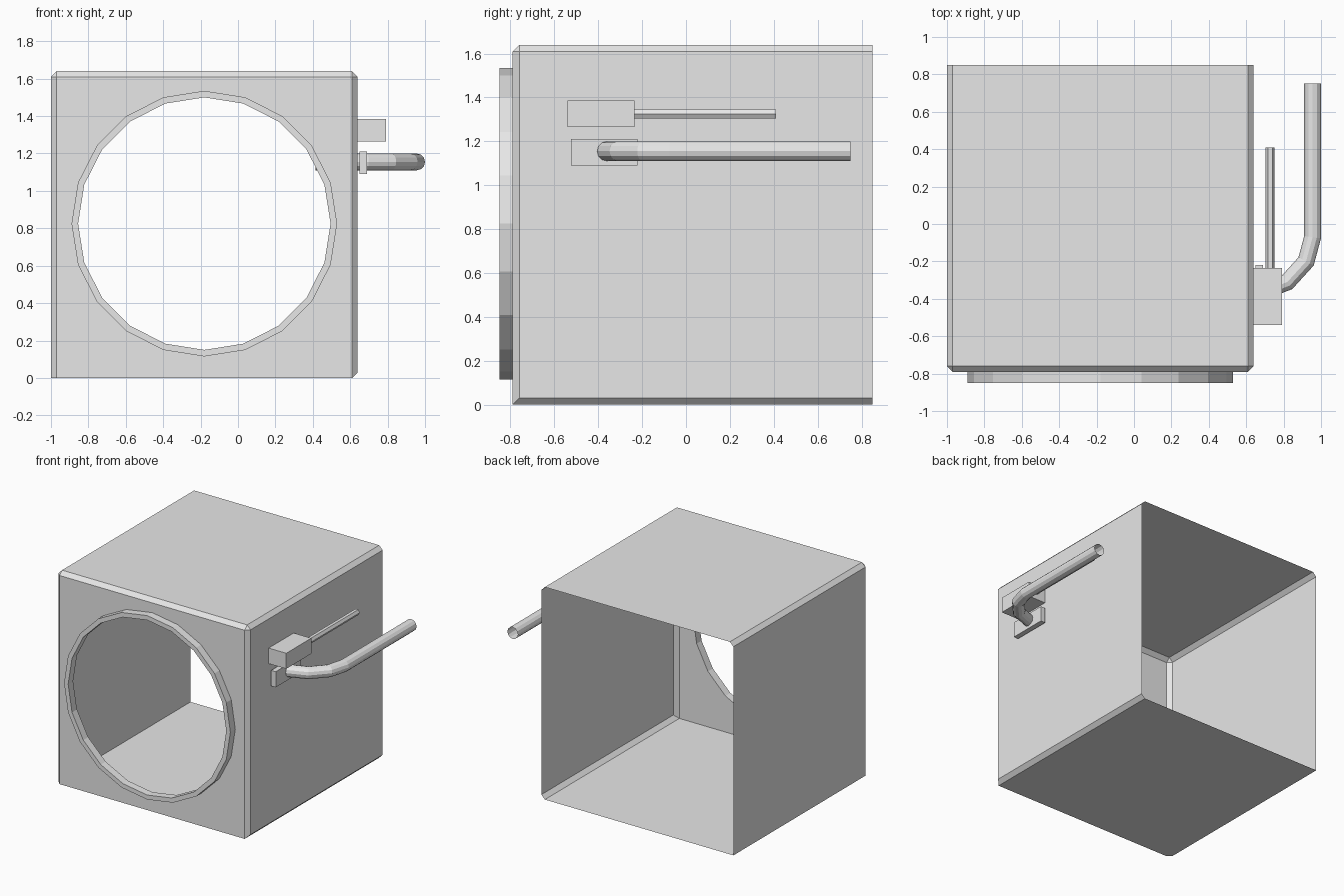
import bpy, bmesh
from math import cos, sin, pi
from mathutils import Vector

default = bpy.data.objects.get("Cube")
if default:
    bpy.data.objects.remove(default)

grey = bpy.data.materials.new("plain_grey")
grey.use_nodes = True
grey.diffuse_color = (0.8, 0.8, 0.8, 1)
grey.node_tree.nodes["Principled BSDF"].inputs["Base Color"].default_value = (0.8, 0.8, 0.8, 1)

CENTRE = Vector((-0.18, 0, 0.825))
FRONT, BACK = -0.79, 0.85
SIDES = 20


def finish(bm, name):
    mesh = bpy.data.meshes.new(name)
    bm.to_mesh(mesh)
    bm.free()
    mesh.materials.append(grey)
    obj = bpy.data.objects.new(name, mesh)
    bpy.context.collection.objects.link(obj)
    return obj


def block(bm, low, high):
    low, high = Vector(low), Vector(high)
    made = bmesh.ops.create_cube(bm, size=1)["verts"]
    for v in made:
        v.co = (low + high) / 2 + Vector(a * b for a, b in zip(v.co, high - low))


def circle(bm, radius, y):
    return [bm.verts.new(CENTRE + Vector((radius * sin(2 * pi * i / SIDES), y,
                                         radius * cos(2 * pi * i / SIDES))))
            for i in range(SIDES)]


def join_loops(bm, a, b):
    n = len(a)
    for i in range(n):
        j = (i + 1) % n
        bm.faces.new((a[i], a[j], b[j], b[i]))


def tube(name, path, radius, sides, capped=False):
    """Sweep a regular polygon along a level path with mitred bends."""
    path = [Vector(p) for p in path]
    up = Vector((0, 0, 1))
    bm = bmesh.new()
    rings = []
    for i, p in enumerate(path):
        before = (p - path[i - 1]).normalized() if i else (path[1] - p).normalized()
        after = (path[i + 1] - p).normalized() if i < len(path) - 1 else before
        along = (before + after).normalized()
        side = along.cross(up) / along.dot(before)
        rings.append([bm.verts.new(p + radius * (side * cos(2 * pi * k / sides)
                                                 + up * sin(2 * pi * k / sides)))
                      for k in range(sides)])
    for a, b in zip(rings, rings[1:]):
        join_loops(bm, a, b)
    if capped:
        bm.faces.new(rings[0])
        bm.faces.new(rings[-1])
    bmesh.ops.recalc_face_normals(bm, faces=bm.faces)
    return finish(bm, name)


# Thin shell, open at the back, chamfered except along the lower front and left
bm = bmesh.new()
block(bm, (-1, FRONT, 0), (0.64, BACK, 1.64))


def chamfered(edge):
    mid = (edge.verts[0].co + edge.verts[1].co) / 2
    front, low = mid.y < FRONT + 0.01, mid.z < 0.01
    high, right, left = mid.z > 1.63, mid.x > 0.63, mid.x < -0.99
    if mid.y > BACK - 0.01:
        return False
    return (front and not low) or (high and (right or left)) or (low and right)


bmesh.ops.bevel(bm, geom=[e for e in bm.edges if chamfered(e)], offset=0.03,
                offset_type='OFFSET', segments=1, affect='EDGES')
back = [f for f in bm.faces if f.calc_center_median().y > BACK - 0.001]
bmesh.ops.delete(bm, geom=back, context='FACES_ONLY')

# Round opening in the front panel
panel = min(bm.faces, key=lambda f: f.calc_center_median().y)
rim_edges = list(panel.edges)
bmesh.ops.delete(bm, geom=[panel], context='FACES_ONLY')
hole = circle(bm, 0.675, FRONT)
rim_edges += [bm.edges.new((hole[i], hole[(i + 1) % SIDES])) for i in range(SIDES)]
bmesh.ops.triangle_fill(bm, edges=rim_edges, use_beauty=True, normal=(0, -1, 0))
bmesh.ops.recalc_face_normals(bm, faces=bm.faces)
finish(bm, "shell")

# Raised collar around the opening
bm = bmesh.new()
loops = [circle(bm, r, y) for r, y in
         ((0.71, FRONT), (0.71, -0.85), (0.675, -0.85), (0.675, FRONT))]
for a, b in zip(loops, loops[1:]):
    join_loops(bm, a, b)
bmesh.ops.recalc_face_normals(bm, faces=bm.faces)
finish(bm, "opening_collar")

# Side fittings
for name, low, high in (
        ("lever_block", (0.64, -0.54, 1.265), (0.79, -0.235, 1.385)),
        ("handle_plate", (0.65, -0.525, 1.09), (0.69, -0.22, 1.21))):
    bm = bmesh.new()
    block(bm, low, high)
    finish(bm, name)

# Slim lever rod and bent, hollow handle pipe
tube("lever_rod", [(0.728, -0.235, 1.325), (0.728, 0.41, 1.325)], 0.024, 6, capped=True)
tube("handle_pipe", [(0.415, -0.36, 1.155), (0.69, -0.36, 1.155), (0.82, -0.31, 1.155),
                     (0.92, -0.2, 1.155), (0.955, -0.07, 1.155), (0.955, 0.75, 1.155)],
     0.045, 12)
